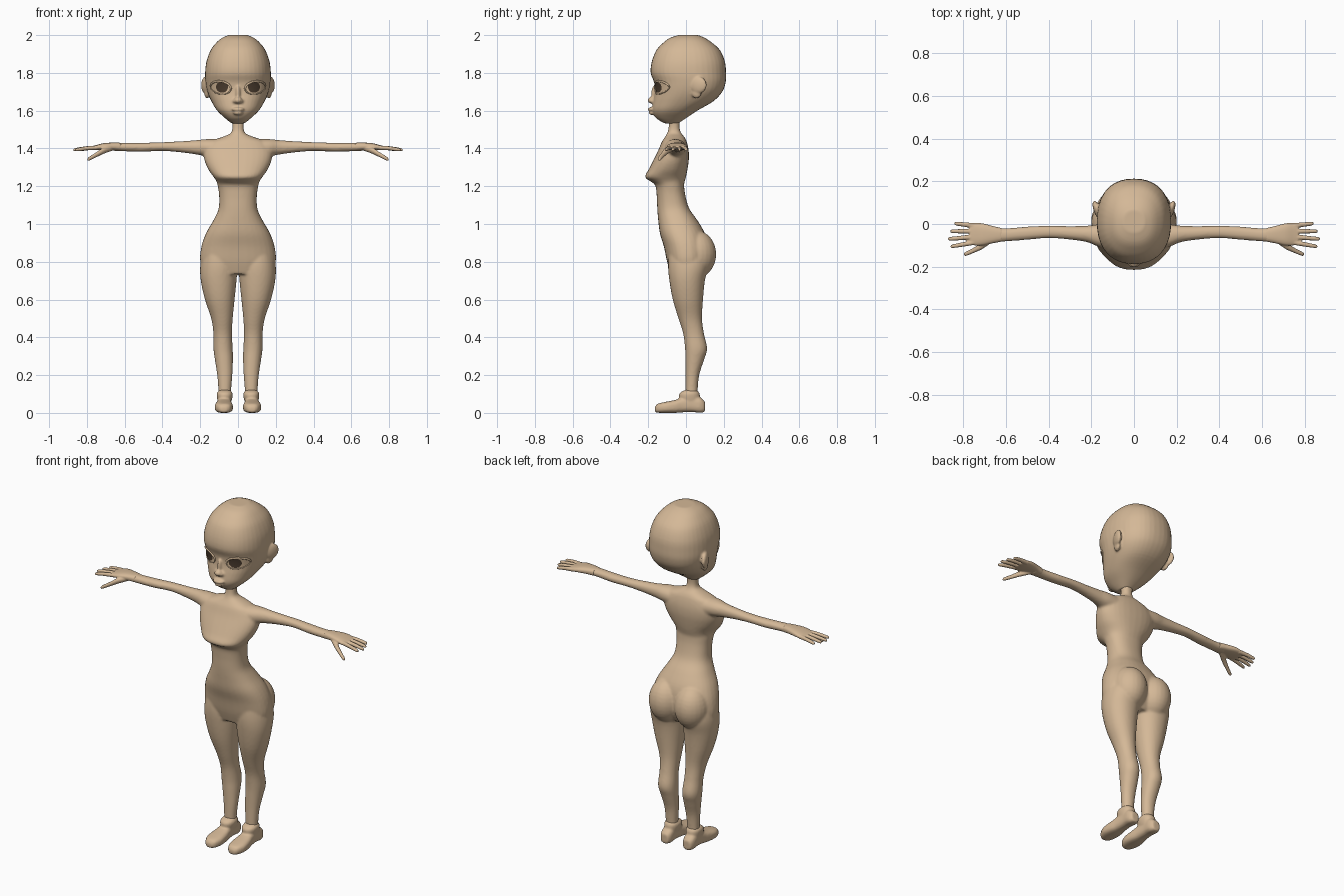
import bpy, bmesh, math
from mathutils import Vector, Matrix
from mathutils.bvhtree import BVHTree

if "Cube" in bpy.data.objects:
    bpy.data.objects.remove(bpy.data.objects["Cube"])


def material(name, rgb):
    m = bpy.data.materials.new(name)
    m.diffuse_color = (*rgb, 1)
    m.use_nodes = True
    m.node_tree.nodes["Principled BSDF"].inputs["Base Color"].default_value = m.diffuse_color
    return m


SKIN = material("tan", (0.66, 0.48, 0.31))
DARK = material("dark brown", (0.07, 0.045, 0.028))


def smooth_sections(rows, steps):
    """Catmull-Rom through the cross-section rows."""
    out = []
    for i in range(len(rows) - 1):
        p = [rows[max(0, min(len(rows) - 1, i + k))] for k in (-1, 0, 1, 2)]
        for s in range(steps):
            t = s / steps
            out.append([0.5 * (2 * b + (c - a) * t + (2 * a - 5 * b + 4 * c - d) * t * t
                               + (3 * b - a - 3 * c + d) * t ** 3) for a, b, c, d in zip(*p)])
    return out + [list(rows[-1])]


def loft(bm, axis, rows, side=1, power=2.3, steps=4, n=32):
    """Rows are (position on axis, u0, u1, v0, v1): bounds of a superellipse."""
    order = {"z": (1, 2, 0), "x": (0, 1, 2), "y": (1, 0, 2)}[axis]
    rings = []
    for pos, u0, u1, v0, v1 in smooth_sections(rows, steps):
        ring = []
        for k in range(n):
            c, s = math.cos(2 * math.pi * k / n), math.sin(2 * math.pi * k / n)
            u = (u0 + u1) / 2 + (u1 - u0) / 2 * math.copysign(abs(c) ** (2 / power), c)
            v = (v0 + v1) / 2 + (v1 - v0) / 2 * math.copysign(abs(s) ** (2 / power), s)
            co = {"z": (u, v, pos), "x": (pos, u, v), "y": (u, pos, v)}[axis]
            ring.append(bm.verts.new((co[0] * side, co[1], co[2])))
        rings.append(ring)
    for a, b in zip(rings, rings[1:]):
        for k in range(n):
            bm.faces.new((a[k], a[(k + 1) % n], b[(k + 1) % n], b[k]))
    bm.faces.new(rings[0])
    bm.faces.new(rings[-1])


def ball(bm, centre, radii, turn=0):
    m = Matrix.Translation(centre) @ Matrix.Rotation(turn, 4, 'Z') @ Matrix.Diagonal((*radii, 1))
    bmesh.ops.create_uvsphere(bm, u_segments=24, v_segments=16, radius=1, matrix=m)


def finish(bm, name, mat=SKIN, voxel=0, relax=0):
    bmesh.ops.recalc_face_normals(bm, faces=bm.faces[:])
    for f in bm.faces:
        f.smooth = True
    me = bpy.data.meshes.new(name)
    bm.to_mesh(me)
    bm.free()
    me.materials.append(mat)
    ob = bpy.data.objects.new(name, me)
    bpy.context.collection.objects.link(ob)
    if voxel:  # fuse overlapping volumes into one skin
        r = ob.modifiers.new("fuse", 'REMESH')
        r.mode, r.voxel_size, r.use_smooth_shade = 'VOXEL', voxel, True
        s = ob.modifiers.new("relax", 'SMOOTH')
        s.factor, s.iterations = 0.5, relax
    return ob


# Body: torso, legs and arms
bm = bmesh.new()
torso = [(1.56, .034, -.09, -.03), (1.51, .03, -.092, -.034), (1.48, .04, -.1, -.025),
         (1.46, .085, -.112, -.008), (1.435, .15, -.128, .004), (1.39, .18, -.147, .014),
         (1.34, .178, -.172, .015), (1.29, .158, -.197, .008), (1.25, .13, -.217, 0),
         (1.228, .115, -.192, -.006), (1.205, .108, -.163, -.01), (1.15, .1, -.155, -.003),
         (1.08, .103, -.152, .018), (1.02, .13, -.147, .06), (.95, .17, -.138, .1),
         (.88, .194, -.117, .115), (.8, .2, -.1, .112), (.735, .17, -.08, .08)]
loft(bm, "z", [(z, -w, w, f, b) for z, w, f, b in torso])
for s in (1, -1):
    ball(bm, (s * .083, .055, .84), (.098, .105, .125))
    loft(bm, "z", [(.86, .02, .185, -.09, .11), (.78, .004, .2, -.095, .118),
                   (.7, .008, .197, -.088, .1), (.6, .018, .175, -.07, .09),
                   (.5, .028, .142, -.04, .085), (.42, .032, .13, -.015, .095),
                   (.34, .028, .13, -.005, .112), (.28, .027, .122, -.003, .095),
                   (.2, .03, .11, -.002, .07), (.12, .036, .104, -.002, .062),
                   (.05, .036, .104, 0, .06)], s, 2.1)
    loft(bm, "x", [(.11, -.12, .0, 1.345, 1.45), (.17, -.105, -.002, 1.358, 1.449),
                   (.22, -.085, -.008, 1.368, 1.444), (.3, -.073, -.01, 1.379, 1.438),
                   (.4, -.066, -.008, 1.387, 1.433), (.5, -.074, -.012, 1.383, 1.43),
                   (.6, -.082, -.02, 1.385, 1.43), (.67, -.088, -.014, 1.388, 1.43)], s, 2.1)
finish(bm, "body", voxel=.007, relax=5)

# Hands: palm, four fingers and a thumb
fingers = [(-.008, .002, .842), (-.034, -.034, .862), (-.06, -.07, .872), (-.085, -.106, .86)]
for s, label in ((1, "left"), (-1, "right")):
    bm = bmesh.new()
    loft(bm, "x", [(.62, -.083, -.019, 1.387, 1.43), (.66, -.09, -.01, 1.39, 1.431),
                   (.71, -.1, .003, 1.391, 1.428), (.75, -.1, .005, 1.391, 1.418),
                   (.77, -.092, -.003, 1.394, 1.413)], s, 2.5)
    for y0, y1, tip in fingers:
        row = []
        for t, r in ((0, .012), (.45, .011), (.9, .009), (1, .005)):
            y, z = y0 + (y1 - y0) * t, 1.404 - .012 * t * t
            row.append((.74 + (tip - .74) * t, y - r, y + r, z - r, z + r))
        loft(bm, "x", row, s, 2, 3, 12)
    loft(bm, "x", [(.665, -.085, -.045, 1.388, 1.418), (.71, -.117, -.083, 1.372, 1.406),
                   (.75, -.135, -.11, 1.353, 1.38), (.788, -.15, -.13, 1.335, 1.356),
                   (.797, -.147, -.136, 1.335, 1.346)], s, 2, 4, 14)
    finish(bm, label + "_hand", voxel=.004, relax=2)

# Shoes with an ankle cuff
for s, label in ((1, "left"), (-1, "right")):
    bm = bmesh.new()
    loft(bm, "y", [(-.165, .06, .09, .006, .03), (-.15, .04, .108, .001, .048),
                   (-.11, .027, .123, 0, .058), (-.06, .029, .12, 0, .068),
                   (-.02, .035, .112, .003, .08), (.03, .038, .108, .005, .09),
                   (.075, .038, .108, .001, .082), (.1, .05, .096, .006, .06)], s, 2.8)
    loft(bm, "z", [(.06, .035, .108, -.03, .075), (.085, .029, .112, -.037, .074),
                   (.105, .029, .112, -.033, .071), (.12, .04, .1, -.008, .058)], s, 2.2)
    finish(bm, label + "_shoe", voxel=.006, relax=3)

# Head with nose, lips and ears
bm = bmesh.new()
head = [(2.0, .05, -.04, .065), (1.985, .085, -.085, .1), (1.96, .115, -.12, .138),
        (1.92, .145, -.157, .18), (1.86, .167, -.181, .206), (1.8, .174, -.187, .212),
        (1.75, .172, -.169, .21), (1.7, .162, -.165, .192), (1.65, .141, -.174, .145),
        (1.6, .11, -.178, .06), (1.56, .068, -.157, .0), (1.533, .035, -.115, -.04)]
loft(bm, "z", [(z, -w, w, f, b) for z, w, f, b in head], power=2.3, n=40)
ball(bm, (0, -.178, 1.655), (.022, .026, .018))
ball(bm, (0, -.172, 1.69), (.012, .012, .04))
ball(bm, (0, -.18, 1.607), (.034, .024, .011))
ball(bm, (0, -.177, 1.588), (.026, .022, .011))
for s in (1, -1):
    ball(bm, (s * .014, -.175, 1.65), (.014, .018, .012))
    ball(bm, (s * .172, .065, 1.735), (.017, .047, .045), s * -.35)
    ball(bm, (s * .163, .055, 1.695), (.014, .028, .03), s * -.3)
head_ob = finish(bm, "head", voxel=.006, relax=3)

# Eyes laid on the face: almond lid rim and dark iris
bpy.context.view_layer.update()
tree = BVHTree.FromObject(head_ob, bpy.context.evaluated_depsgraph_get())


def on_face(x, z, lift):
    hit = tree.ray_cast(Vector((x, -1, z)), Vector((0, 1, 0)))
    return hit[0] + hit[1] * lift


N = 28
angles = [2 * math.pi * k / N for k in range(N)]
for s, label in ((1, "left"), (-1, "right")):
    cu = bpy.data.curves.new(label + "_eyelid", 'CURVE')
    cu.dimensions, cu.bevel_depth, cu.bevel_resolution = '3D', .0045, 2
    sp = cu.splines.new('POLY')
    sp.points.add(N - 1)
    sp.use_cyclic_u = True
    for p, a in zip(sp.points, angles):
        c = math.cos(a)
        co = on_face(s * (.091 + .054 * c), 1.722 + .034 * math.sin(a) + .006 * c, .001)
        p.co = (*co, 1)
        p.radius = 1.2 if math.sin(a) > 0 else .7
    cu.materials.append(SKIN)
    bpy.context.collection.objects.link(bpy.data.objects.new(label + "_eyelid", cu))

    bm = bmesh.new()
    rings = [[bm.verts.new(on_face(s * (.083 + r * math.cos(a)), 1.726 + r * math.sin(a), .003))
              for a in angles] for r in (.031, .021, .01)]
    for a, b in zip(rings, rings[1:]):
        for k in range(N):
            bm.faces.new((a[k], a[(k + 1) % N], b[(k + 1) % N], b[k]))
    bm.faces.new(rings[-1])
    iris = finish(bm, label + "_iris", DARK)
    if sum((p.normal.y for p in iris.data.polygons)) > 0:
        iris.data.flip_normals()
